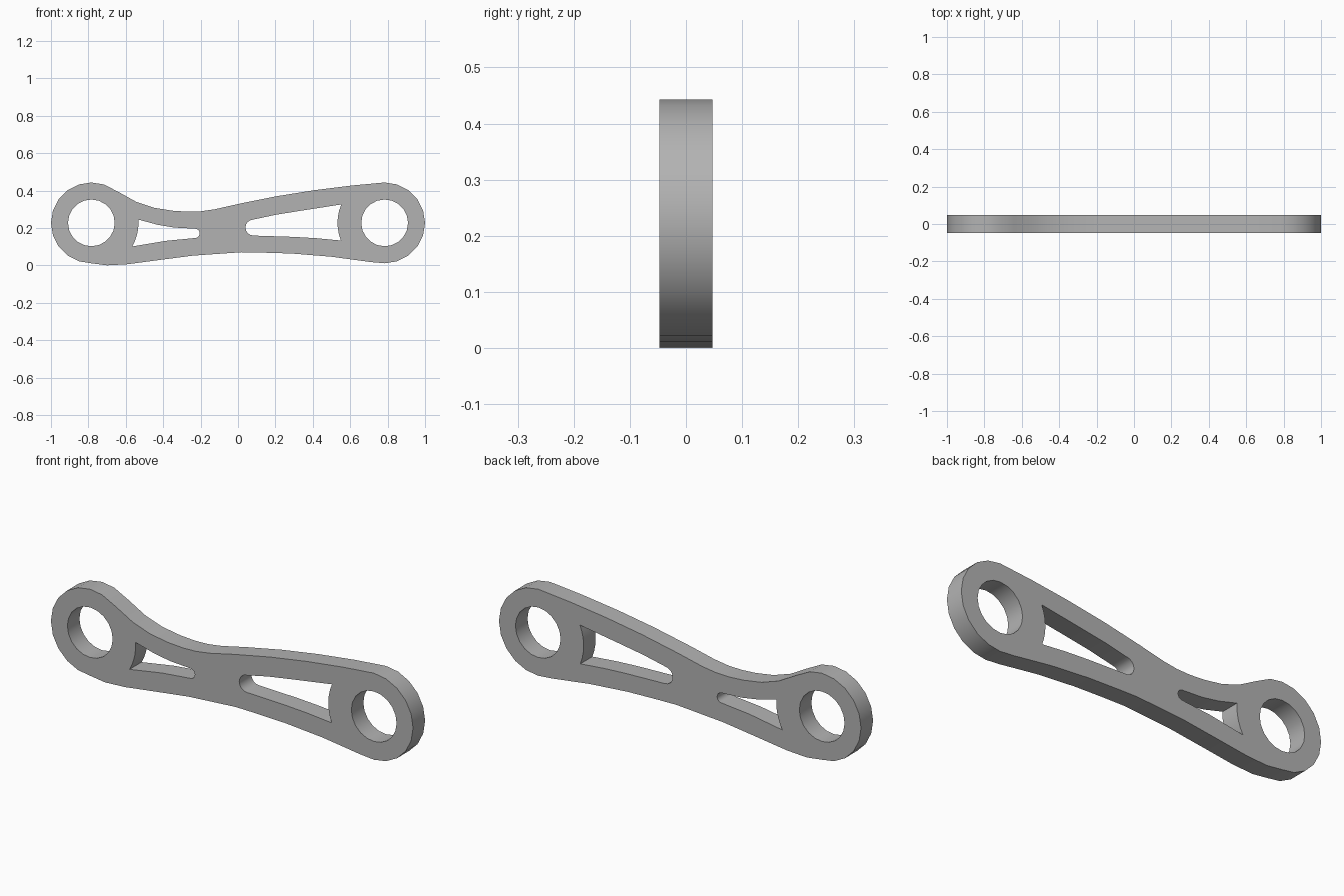
import bpy, bmesh
from math import radians, cos, sin

if "Cube" in bpy.data.objects:
    bpy.data.objects.remove(bpy.data.objects["Cube"], do_unlink=True)

HALF_THICKNESS = 0.0475
EYE_X, EYE_Z = 0.784, 0.227
OUTER_R, HOLE_R, WEB_R = 0.216, 0.125, 0.252


def arc(cx, cz, r, start, end, steps):
    """Points along a circular arc, angles in degrees."""
    angles = [radians(start + (end - start) * i / steps) for i in range(steps + 1)]
    return [(cx + r * cos(a), cz + r * sin(a)) for a in angles]


# Outer outline: two round eyes joined by a waisted, asymmetric beam
top_edge = [(-0.64, 0.393), (-0.545, 0.34), (-0.45, 0.308), (-0.35, 0.292),
            (-0.27, 0.287), (-0.2, 0.289), (-0.123, 0.30), (0.01, 0.33),
            (0.21, 0.37), (0.41, 0.402), (0.61, 0.427)]
bottom_edge = [(0.706, 0.018), (0.5, 0.046), (0.29, 0.063), (0.13, 0.068),
               (0.02, 0.07), (-0.24, 0.052), (-0.417, 0.029), (-0.59, 0.006),
               (-0.7, 0.0)]
outline = (arc(-EYE_X, EYE_Z, OUTER_R, 270, 72, 11) + top_edge
           + arc(EYE_X, EYE_Z, OUTER_R, 90, -90, 10) + bottom_edge)

# Round pin holes, without repeating the closing point
holes = [arc(s * EYE_X, EYE_Z, HOLE_R, 0, 360, 20)[:-1] for s in (-1, 1)]

# Tapered pockets: curved next to the eye, rounded next to the waist
left_pocket = (arc(-EYE_X, EYE_Z, WEB_R, -30, 4, 5)
               + [(-0.43, 0.217), (-0.34, 0.202)]
               + arc(-0.23, 0.171, 0.025, 90, -90, 8)
               + [(-0.385, 0.131)])
right_pocket = (arc(EYE_X, EYE_Z, WEB_R, 157, 202, 6)
                + [(0.42, 0.145), (0.3, 0.152)]
                + arc(0.083, 0.202, 0.043, 270, 90, 8)
                + [(0.2, 0.27), (0.33, 0.291)])

# Fill the flat profile and extrude it to a plate
curve = bpy.data.curves.new("link_arm", "CURVE")
curve.dimensions = "2D"
curve.fill_mode = "BOTH"
curve.extrude = HALF_THICKNESS
for loop in [outline, left_pocket, right_pocket] + holes:
    spline = curve.splines.new("POLY")
    spline.points.add(len(loop) - 1)
    for point, (x, z) in zip(spline.points, loop):
        point.co = (x, z, 0, 1)
    spline.use_cyclic_u = True

arm = bpy.data.objects.new("link_arm", curve)
bpy.context.collection.objects.link(arm)
arm.rotation_euler.x = radians(90)
bpy.ops.object.select_all(action="DESELECT")
arm.select_set(True)
bpy.context.view_layer.objects.active = arm
bpy.ops.object.convert(target="MESH")
arm = bpy.context.object
bpy.ops.object.transform_apply(location=False, rotation=True, scale=False)

# Weld caps to walls and make the normals consistent
bm = bmesh.new()
bm.from_mesh(arm.data)
bmesh.ops.remove_doubles(bm, verts=bm.verts, dist=0.0005)
bmesh.ops.recalc_face_normals(bm, faces=bm.faces)
bm.to_mesh(arm.data)
bm.free()

# Plain grey metal
grey = bpy.data.materials.new("plain_grey")
grey.use_nodes = True
colour = (0.45, 0.45, 0.45, 1)
grey.diffuse_color = colour
grey.node_tree.nodes["Principled BSDF"].inputs["Base Color"].default_value = colour
arm.data.materials.clear()
arm.data.materials.append(grey)

bpy.ops.object.shade_smooth_by_angle(angle=radians(30))
